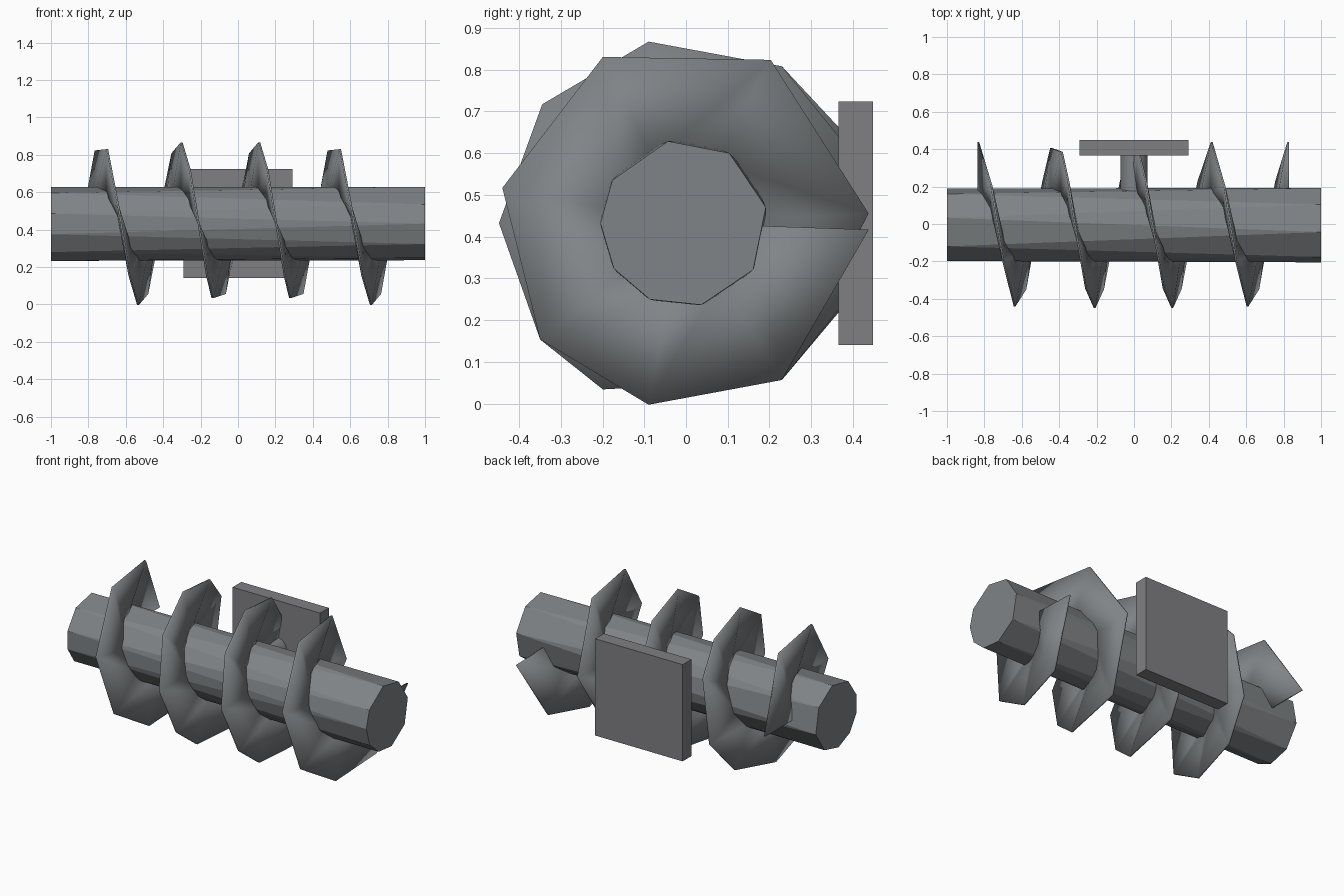
import bpy, bmesh, math

if "Cube" in bpy.data.objects:
    bpy.data.objects.remove(bpy.data.objects["Cube"])

CY, CZ = -0.005, 0.432      # screw axis
R_OUT, R_IN, PITCH, X0 = 0.443, 0.165, 0.415, -0.833


def material(name, color):
    mat = bpy.data.materials.new(name)
    mat.diffuse_color = (*color, 1)
    mat.use_nodes = True
    mat.node_tree.nodes["Principled BSDF"].inputs["Base Color"].default_value = mat.diffuse_color
    return mat


steel = material("dark_steel", (0.215, 0.23, 0.24))
plate_grey = material("plate_grey", (0.215, 0.215, 0.225))


def polar(x, deg, r):
    a = math.radians(deg)
    return (x, CY + r * math.cos(a), CZ + r * math.sin(a))


def finish(name, bm, smooth=False):
    bmesh.ops.recalc_face_normals(bm, faces=bm.faces)
    for f in bm.faces:
        f.smooth = smooth
    me = bpy.data.meshes.new(name)
    bm.to_mesh(me)
    bm.free()
    me.materials.append(steel)
    ob = bpy.data.objects.new(name, me)
    bpy.context.collection.objects.link(ob)
    return ob


# shaft: coarse end rings, staggered and joined by long flat triangles
angles = [11, 57, 101, 149, 180, 213, 246, 282, 326]
n = len(angles)
bm = bmesh.new()
right, left = [], []
for i, a in enumerate(angles):
    b = angles[(i + 1) % n] + (360 if i == n - 1 else 0)
    right.append(bm.verts.new(polar(1, a, 0.2)))
    left.append(bm.verts.new(polar(-1, (a + b) / 2, 0.2)))
for i in range(n):
    j = (i + 1) % n
    bm.faces.new((right[i], right[j], left[i]))
    bm.faces.new((right[j], left[j], left[i]))
bm.faces.new(right)
bm.faces.new(left)
finish("shaft", bm)

# spiral blade: four coarse turns, softly shaded
turns = [
    [0, 62, 116, 169, 219, 259, 302, 338],
    [28, 58, 101, 140, 180, 219, 244, 302, 340],
    [20, 58, 101, 140, 180, 219, 244, 302],
    [3, 62, 116, 169, 219, 259, 302, 358],
]
bm = bmesh.new()
half = 0.005
prev = None
for a in (360 * t + a for t, turn in enumerate(turns) for a in turn):
    x = X0 + PITCH * a / 360
    ring = [bm.verts.new(polar(x + s * half, a, rad))
            for s, rad in ((-1, R_IN), (-1, R_OUT), (1, R_OUT), (1, R_IN))]
    if prev:
        for k in range(4):
            m = (k + 1) % 4
            bm.faces.new((prev[k], prev[m], ring[m], ring[k]))
    else:
        bm.faces.new(ring)
    prev = ring
bm.faces.new(prev)
finish("spiral_blade", bm, True)

# mounting stem behind the shaft
bpy.ops.mesh.primitive_cylinder_add(vertices=12, radius=0.073, depth=0.25,
                                    location=(0, 0.25, CZ),
                                    rotation=(math.pi / 2, 0, 0))
stem = bpy.context.object
stem.name = "mount_stem"
stem.data.materials.append(steel)
bpy.ops.object.shade_smooth_by_angle(angle=math.radians(40))

# mounting plate
bpy.ops.mesh.primitive_cube_add(size=1, location=(0, 0.407, CZ))
plate = bpy.context.object
plate.name = "mount_plate"
plate.scale = (0.584, 0.083, 0.584)
plate.data.materials.append(plate_grey)
